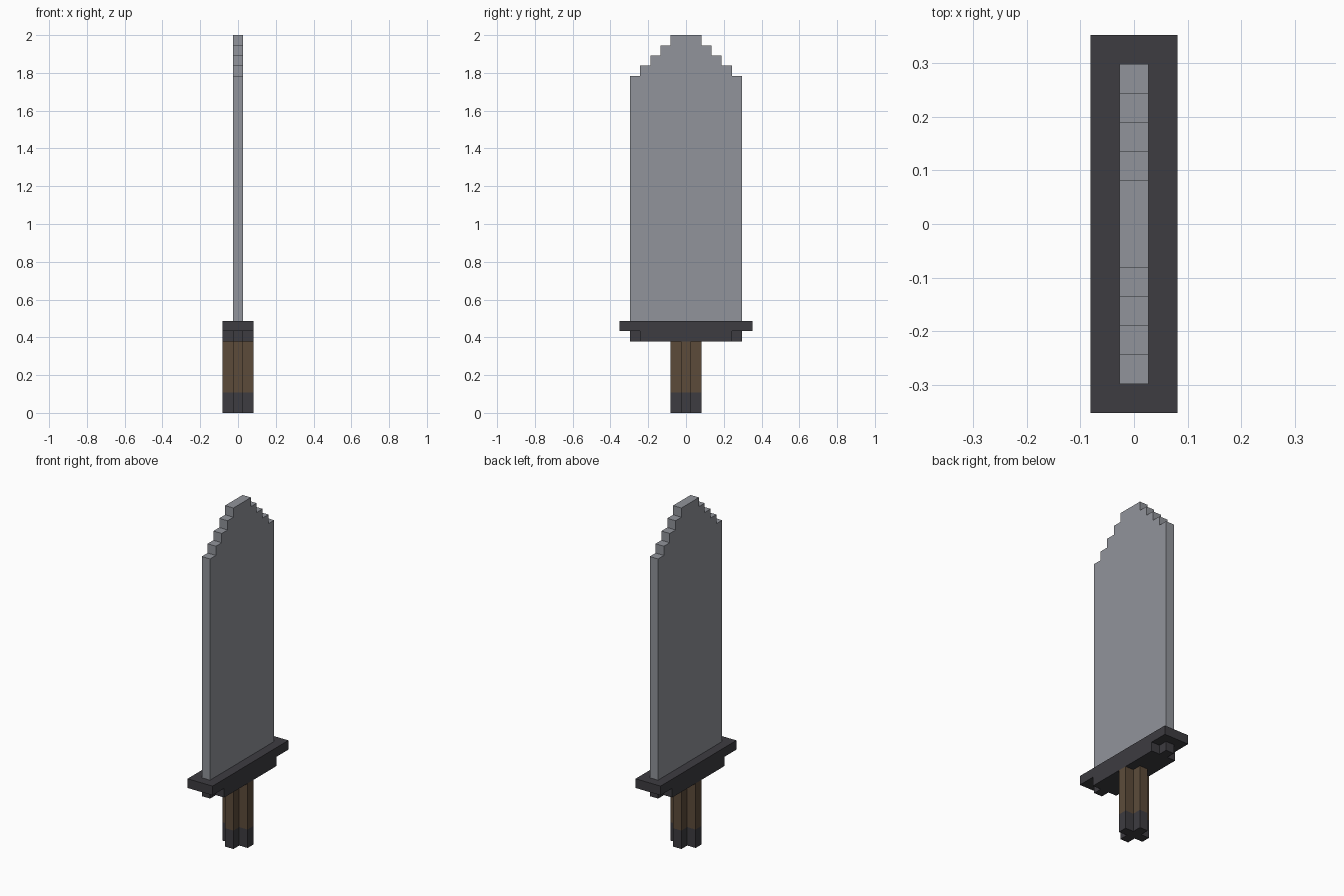
import bpy, bmesh
from mathutils import Vector

if "Cube" in bpy.data.objects:
    bpy.data.objects.remove(bpy.data.objects["Cube"], do_unlink=True)

U = 2 / 37  # one block


def material(name, srgb):
    col = [((c / 255 + 0.055) / 1.055) ** 2.4 for c in srgb] + [1]
    m = bpy.data.materials.new(name)
    m.use_nodes = True
    m.diffuse_color = col
    bsdf = next(n for n in m.node_tree.nodes if n.type == 'BSDF_PRINCIPLED')
    bsdf.inputs["Base Color"].default_value = col
    return m


steel = material("blade steel", (145, 148, 155))
dark = material("dark metal", (61, 60, 65))
brown = material("brown grip", (92, 75, 58))


def prism(name, outline, axis, lo, hi, mat):
    """Extrude a block-unit outline along x (outline is y, z) or z (outline is x, y)."""
    place = (lambda a, b: (lo, a, b)) if axis == 'x' else (lambda a, b: (a, b, lo))
    step = Vector((hi - lo, 0, 0) if axis == 'x' else (0, 0, hi - lo)) * U
    bm = bmesh.new()
    face = bm.faces.new([bm.verts.new(Vector(place(a, b)) * U) for a, b in outline])
    new = bmesh.ops.extrude_face_region(bm, geom=[face])["geom"]
    bmesh.ops.translate(bm, vec=step, verts=[g for g in new if isinstance(g, bmesh.types.BMVert)])
    bmesh.ops.recalc_face_normals(bm, faces=bm.faces)
    me = bpy.data.meshes.new(name)
    bm.to_mesh(me)
    bm.free()
    me.materials.append(mat)
    ob = bpy.data.objects.new(name, me)
    bpy.context.collection.objects.link(ob)
    return ob


def cross(half_y, tip_y):
    """Plus-shaped outline: a bar three blocks wide with one-block tips in y."""
    quarter = [(1.5, half_y), (0.5, half_y), (0.5, tip_y)]
    right = [(x, -y) for x, y in reversed(quarter)] + quarter
    return right + [(-x, -y) for x, y in right]


# Blade: stepped tip, one block narrower on each side per layer
side = [(5.5, 9)]
for i in range(5):
    side.append((5.5 - i, 33 + i))
    if i < 4:
        side.append((4.5 - i, 33 + i))
prism("blade", side + [(-y, z) for y, z in reversed(side)], 'x', -0.5, 0.5, steel)

# Guard: full slab above, shorter layer with narrow tips below
prism("guard_top", [(-1.5, -6.5), (1.5, -6.5), (1.5, 6.5), (-1.5, 6.5)], 'z', 8, 9, dark)
prism("guard_bottom", cross(4.5, 5.5), 'z', 7, 8, dark)

# Handle: plus-shaped grip and pommel
prism("grip", cross(0.5, 1.5), 'z', 2, 7, brown)
prism("pommel", cross(0.5, 1.5), 'z', 0, 2, dark)
